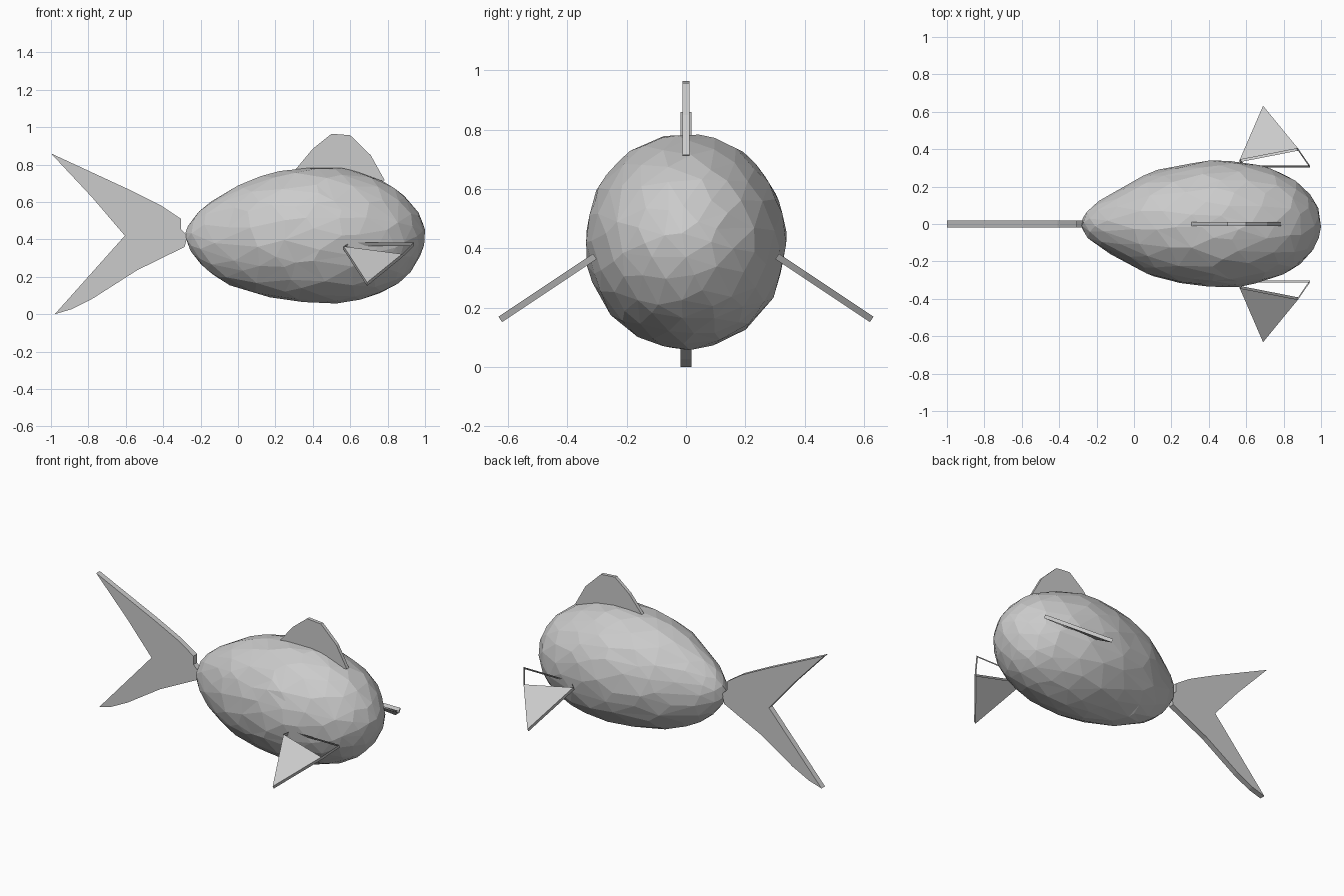
import bpy, bmesh, math, random
from mathutils import Vector

if "Cube" in bpy.data.objects:
    bpy.data.objects.remove(bpy.data.objects["Cube"])

random.seed(4)

# body outline: angle along the axis (0 = nose), top z, bottom z, half width
PROFILE = [
    (0.0, .43, .43, 0), (.418, .57, .26, .152), (.791, .695, .135, .265),
    (1.35, .785, .06, .338), (1.92, .745, .097, .29), (2.373, .63, .185, .175),
    (2.834, .50, .335, .07), (math.pi, .42, .42, 0)]


def section(a):
    """Smoothly interpolate the body outline at an angle."""
    i = max(k for k in range(len(PROFILE) - 1) if PROFILE[k][0] <= a)
    p, q = PROFILE[i], PROFILE[i + 1]
    o, r = PROFILE[max(i - 1, 0)], PROFILE[min(i + 2, len(PROFILE) - 1)]
    h = q[0] - p[0]
    t = (a - p[0]) / h
    out = []
    for c in (1, 2, 3):
        m0 = (q[c] - o[c]) / (q[0] - o[0]) * h
        m1 = (r[c] - p[c]) / (r[0] - p[0]) * h
        out.append((2*t**3 - 3*t*t + 1) * p[c] + (t**3 - 2*t*t + t) * m0
                   + (3*t*t - 2*t**3) * q[c] + (t**3 - t*t) * m1)
    return out


def finish(bm, name):
    bmesh.ops.recalc_face_normals(bm, faces=bm.faces)
    mesh = bpy.data.meshes.new(name)
    bm.to_mesh(mesh)
    bm.free()
    ob = bpy.data.objects.new(name, mesh)
    bpy.context.collection.objects.link(ob)
    return ob


def slab(name, points, half):
    """Flat fin standing in the xz plane."""
    bm = bmesh.new()
    face = bm.faces.new([bm.verts.new((x, -half, z)) for x, z in points])
    ext = bmesh.ops.extrude_face_region(bm, geom=[face], use_keep_orig=True)
    moved = [g for g in ext["geom"] if isinstance(g, bmesh.types.BMVert)]
    bmesh.ops.translate(bm, verts=moved, vec=(0, 2 * half, 0))
    return finish(bm, name)


# faceted egg-shaped body
bm = bmesh.new()
bmesh.ops.create_icosphere(bm, subdivisions=4, radius=1)
for v in bm.verts:
    a = math.acos(max(-1, min(1, v.co.x)))
    top, bottom, width = section(min(a, math.pi - 1e-6))
    ring = math.hypot(v.co.y, v.co.z) or 1
    jitter = 1 + random.uniform(-.014, .01)
    v.co = Vector((.36 + .64 * math.cos(a),
                   v.co.y / ring * width * jitter,
                   (top + bottom) / 2 + v.co.z / ring * (top - bottom) / 2 * jitter))
body = finish(bm, "body")
# thin out to larger irregular triangles
dec = body.modifiers.new("facets", "DECIMATE")
dec.ratio = .33

# forked tail
slab("tail_fin", [
    (-1, .86), (-.59, .67), (-.41, .58), (-.305, .51), (-.305, .455), (-.27, .42),
    (-.285, .36), (-.54, .235), (-.775, .085), (-.89, .027), (-.98, 0),
    (-.605, .42), (-.78, .625)], .018)

# back fin
slab("dorsal_fin", [
    (.30, .765), (.40, .885), (.50, .965), (.60, .957), (.71, .85), (.785, .715),
    (.55, .70)], .011)

# side fins: a capped triangle and an open rim towards the head
outline = [(.565, .337), (.69, .626), (.877, .398), (.94, .307), (.60, .307)]
for side, name in ((1, "left_side_fin"), (-1, "right_side_fin")):
    bm = bmesh.new()
    loops = []
    for off in (-.011, .011):
        loops.append([bm.verts.new((x, side * (y + .555 * off),
                                    .375 - .667 * (y - .305) + .832 * off))
                      for x, y in outline])
    for loop in loops:
        bm.faces.new(loop[:3])
    for i in range(5):
        j = (i + 1) % 5
        bm.faces.new((loops[0][i], loops[0][j], loops[1][j], loops[1][i]))
    finish(bm, name)
